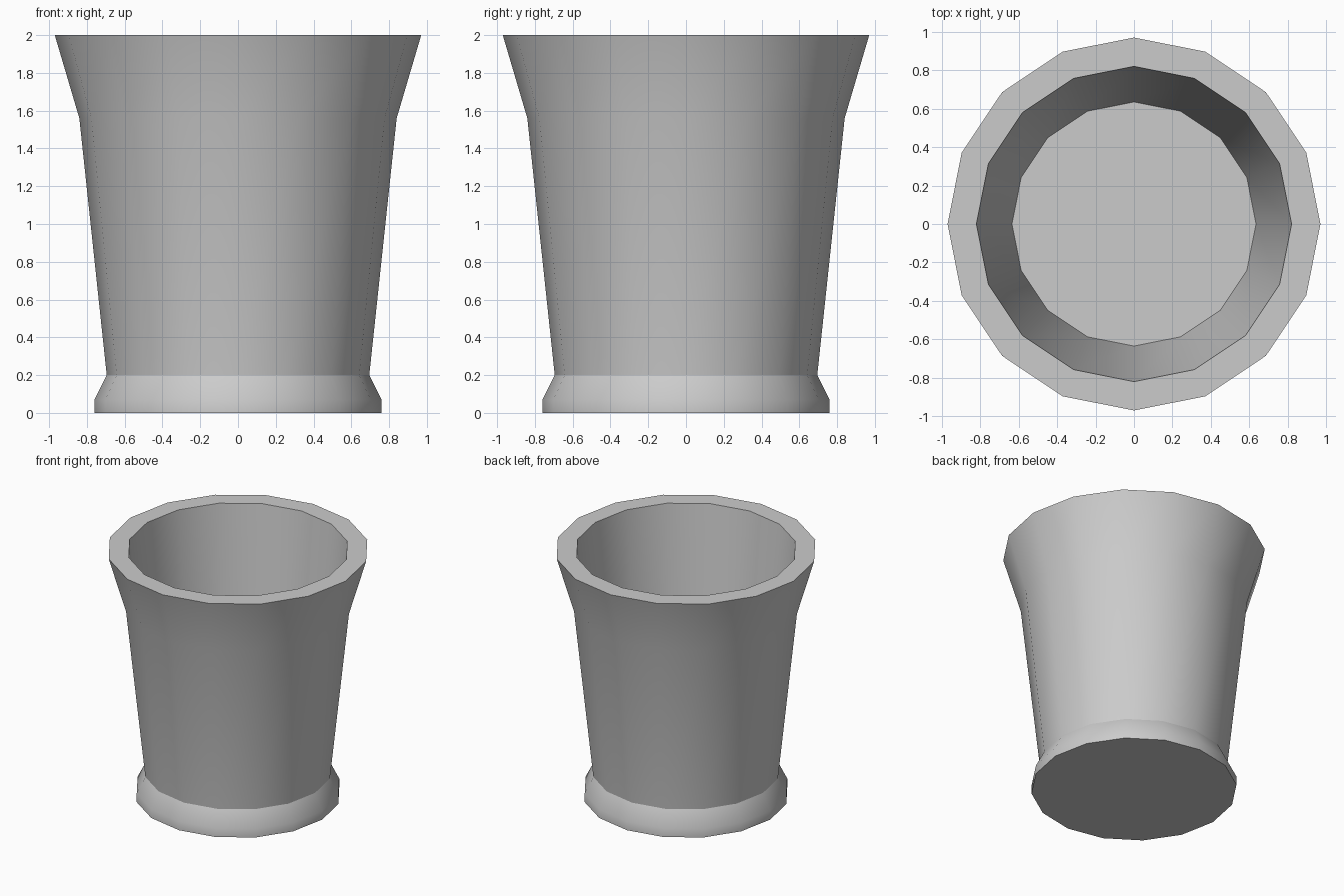
import bpy, bmesh
from math import cos, sin, tau, radians

if "Cube" in bpy.data.objects:
    bpy.data.objects.remove(bpy.data.objects["Cube"])

SIDES = 16

# Cup profile (radius, height): foot, wall, flared lip, then inner wall to floor
profile = [(0.76, 0), (0.76, 0.07), (0.695, 0.2), (0.84, 1.56), (0.97, 2.0),
           (0.82, 2.0), (0.635, 0.2)]


def lathe(name, points):
    bm = bmesh.new()
    rings = [[bm.verts.new((r * cos(tau * i / SIDES), r * sin(tau * i / SIDES), z))
              for i in range(SIDES)] for r, z in points]
    for a, b in zip(rings, rings[1:]):
        for i in range(SIDES):
            j = (i + 1) % SIDES
            bm.faces.new((a[i], a[j], b[j], b[i]))
    # Underside and inner floor
    bm.faces.new(rings[0][::-1])
    bm.faces.new(rings[-1])
    bmesh.ops.recalc_face_normals(bm, faces=bm.faces[:])
    mesh = bpy.data.meshes.new(name)
    bm.to_mesh(mesh)
    bm.free()
    obj = bpy.data.objects.new(name, mesh)
    bpy.context.collection.objects.link(obj)
    return obj


cup = lathe("cup", profile)
bpy.context.view_layer.objects.active = cup
cup.select_set(True)
bpy.ops.object.shade_smooth_by_angle(angle=radians(30))
